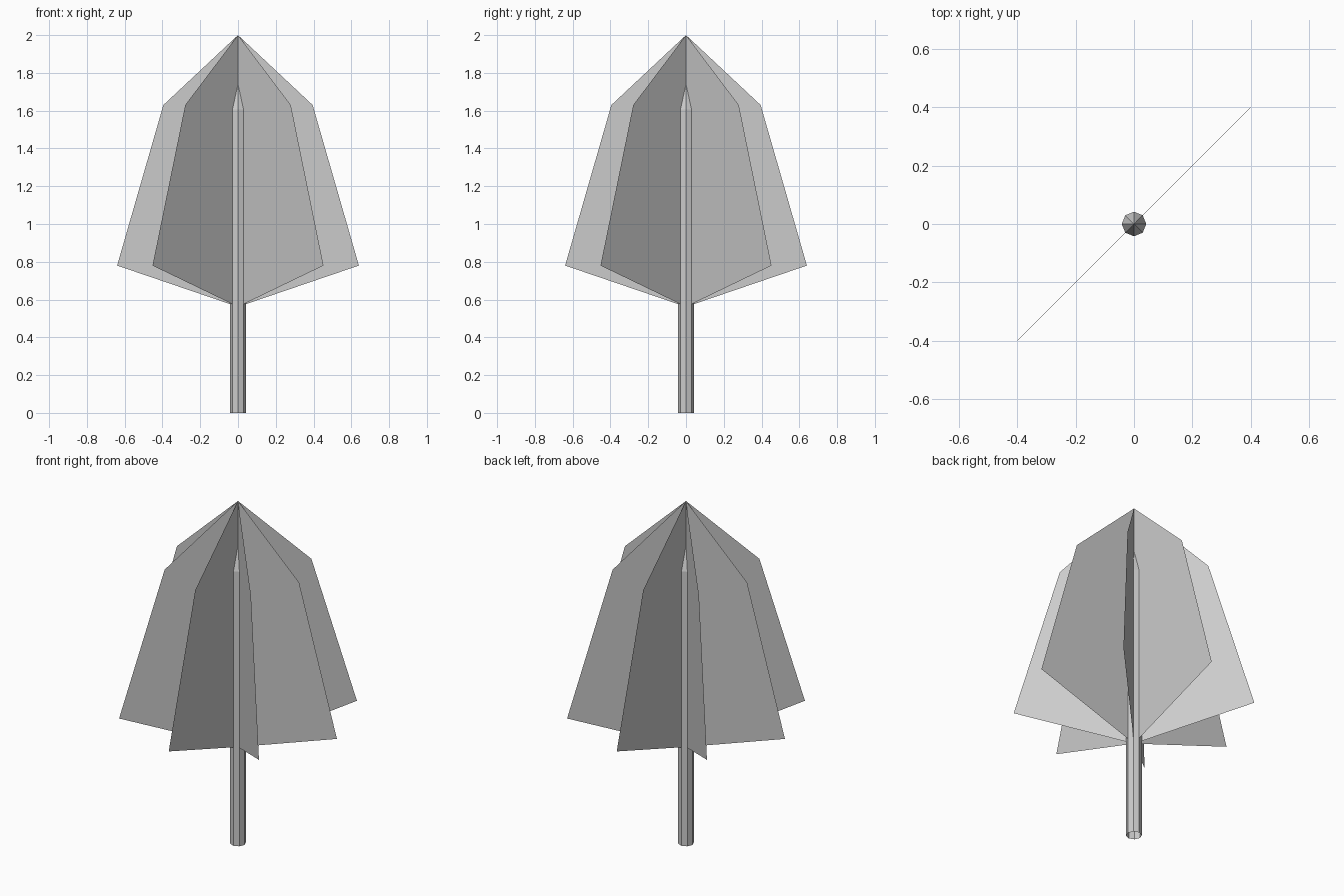
import bpy
from math import pi, sin, cos

if "Cube" in bpy.data.objects:
    bpy.data.objects.remove(bpy.data.objects["Cube"])

SIDES = 8
TRUNK_R = 0.042


def make_object(name, verts, faces):
    mesh = bpy.data.meshes.new(name)
    mesh.from_pydata(verts, [], faces)
    mesh.update()
    obj = bpy.data.objects.new(name, mesh)
    bpy.context.collection.objects.link(obj)
    return obj


# Trunk: open eight-sided tube with a pointed tip
verts = [(TRUNK_R * cos(2 * pi * i / SIDES), TRUNK_R * sin(2 * pi * i / SIDES), z)
         for z in (0, 1.605) for i in range(SIDES)] + [(0, 0, 1.74)]
faces = []
for i in range(SIDES):
    j = (i + 1) % SIDES
    faces += [(i, j, SIDES + j, SIDES + i), (SIDES + i, SIDES + j, 2 * SIDES)]
make_object("trunk", verts, faces)

# Foliage: four flat crossed cards sharing one mirrored outline
half = [(0.395, 1.63), (0.64, 0.78), (TRUNK_R, 0.576)]
outline = [(0, 2.0)] + half + [(-r, z) for r, z in reversed(half)]
for k in range(4):
    a = k * pi / 4
    card = [(r * cos(a), r * sin(a), z) for r, z in outline]
    make_object(f"foliage_card_{k + 1}", card, [tuple(range(len(card)))])
